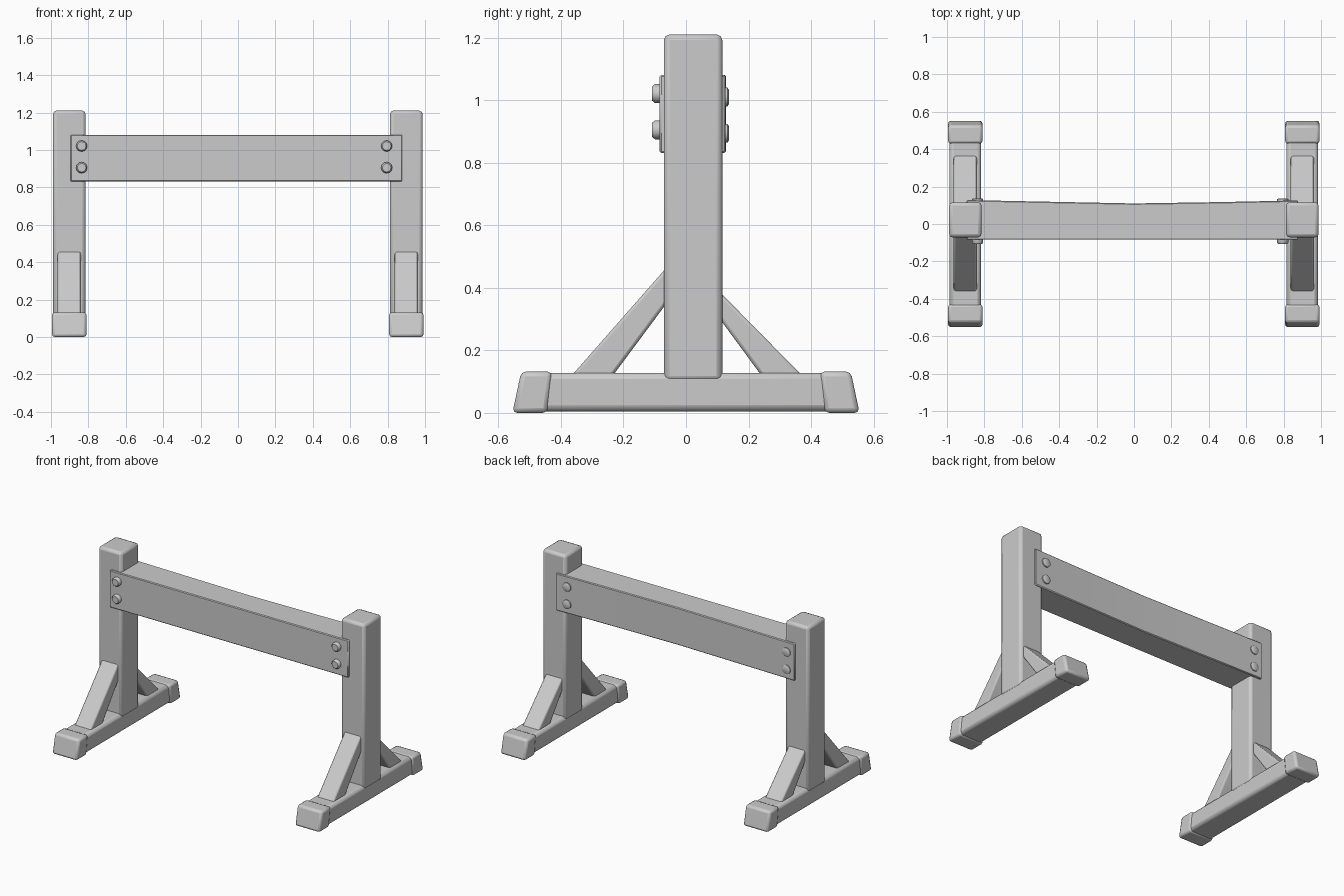
import bpy, bmesh, math

if "Cube" in bpy.data.objects:
    bpy.data.objects.remove(bpy.data.objects["Cube"])


def finish(name, bm, bevel=0.0, segments=2):
    bmesh.ops.recalc_face_normals(bm, faces=bm.faces)
    mesh = bpy.data.meshes.new(name)
    bm.to_mesh(mesh)
    bm.free()
    ob = bpy.data.objects.new(name, mesh)
    bpy.context.collection.objects.link(ob)
    bpy.ops.object.select_all(action='DESELECT')
    bpy.context.view_layer.objects.active = ob
    ob.select_set(True)
    bpy.ops.object.shade_smooth_by_angle(angle=math.radians(50))
    if bevel:
        mod = ob.modifiers.new("soft_edges", 'BEVEL')
        mod.width = bevel
        mod.segments = segments
        mod.limit_method = 'ANGLE'
        mod.angle_limit = math.radians(30)
    return ob


def prism(name, profile, x0, x1, bevel, segments=2):
    """Extrude a (y, z) profile along x."""
    bm = bmesh.new()
    a = [bm.verts.new((x0, y, z)) for y, z in profile]
    b = [bm.verts.new((x1, y, z)) for y, z in profile]
    bm.faces.new(a)
    bm.faces.new(b)
    for i in range(len(a)):
        j = (i + 1) % len(a)
        bm.faces.new((a[i], a[j], b[j], b[i]))
    return finish(name, bm, bevel, segments)


def rect(y0, y1, z0, z1):
    return [(y0, z0), (y1, z0), (y1, z1), (y0, z1)]


def bolt(name, x, y, z, side, depth):
    """Domed bolt head lathed from (radius, height) rings, facing side * y."""
    bm = bmesh.new()
    n = 12
    rings = []
    for r, h in ((0.03, -0.005), (0.03, depth * 0.65), (0.023, depth)):
        rings.append([bm.verts.new((x + r * math.cos(math.tau * k / n), y + side * h,
                                    z + r * math.sin(math.tau * k / n))) for k in range(n)])
    for lo, hi in zip(rings, rings[1:]):
        for k in range(n):
            j = (k + 1) % n
            bm.faces.new((lo[k], lo[j], hi[j], hi[k]))
    bm.faces.new(rings[0])
    bm.faces.new(rings[-1])
    finish(name, bm)


# Two end stands
for label, cx in (("left", -0.902), ("right", 0.9)):
    prism(label + "_post", rect(-0.071, 0.116, 0.1, 1.21), cx - 0.087, cx + 0.087, 0.018)
    prism(label + "_foot_bar", rect(-0.48, 0.48, 0.005, 0.128), cx - 0.084, cx + 0.084, 0.02)
    # Sloped caps on both ends of the foot
    for end, s in (("front", -1), ("back", 1)):
        cap = [(s * 0.443, 0.0), (s * 0.555, 0.0), (s * 0.527, 0.132), (s * 0.428, 0.132)]
        prism(f"{label}_{end}_foot_cap", cap, cx - 0.092, cx + 0.092, 0.015)
    # Diagonal braces, ends buried in the post and foot
    prism(label + "_front_brace", [(-0.04, 0.49), (-0.40, 0.08), (-0.263, 0.08), (-0.04, 0.38)],
          cx - 0.062, cx + 0.062, 0.01)
    prism(label + "_back_brace", [(0.085, 0.41), (0.41, 0.08), (0.27, 0.08), (0.085, 0.332)],
          cx - 0.062, cx + 0.062, 0.01)

# Crossbeam with a slightly hollowed back face
bm = bmesh.new()
sections = []
for x, back in ((-0.895, 0.128), (-0.45, 0.119), (0.0, 0.11), (0.45, 0.117), (0.878, 0.126)):
    sections.append([bm.verts.new((x, y, z)) for y, z in rect(-0.084, back, 0.831, 1.081)])
for a, b in zip(sections, sections[1:]):
    for i in range(4):
        j = (i + 1) % 4
        bm.faces.new((a[i], a[j], b[j], b[i]))
bm.faces.new(sections[0])
bm.faces.new(sections[-1])
finish("crossbeam", bm, 0.005, 1)

# Bolts at both beam ends, front and back
for label, x in (("left", -0.836), ("right", 0.795)):
    for level, z in (("upper", 1.021), ("lower", 0.905)):
        bolt(f"{label}_{level}_front_bolt", x, -0.084, z, -1, 0.024)
        bolt(f"{label}_{level}_back_bolt", x, 0.125, z - 0.011, 1, 0.012)
